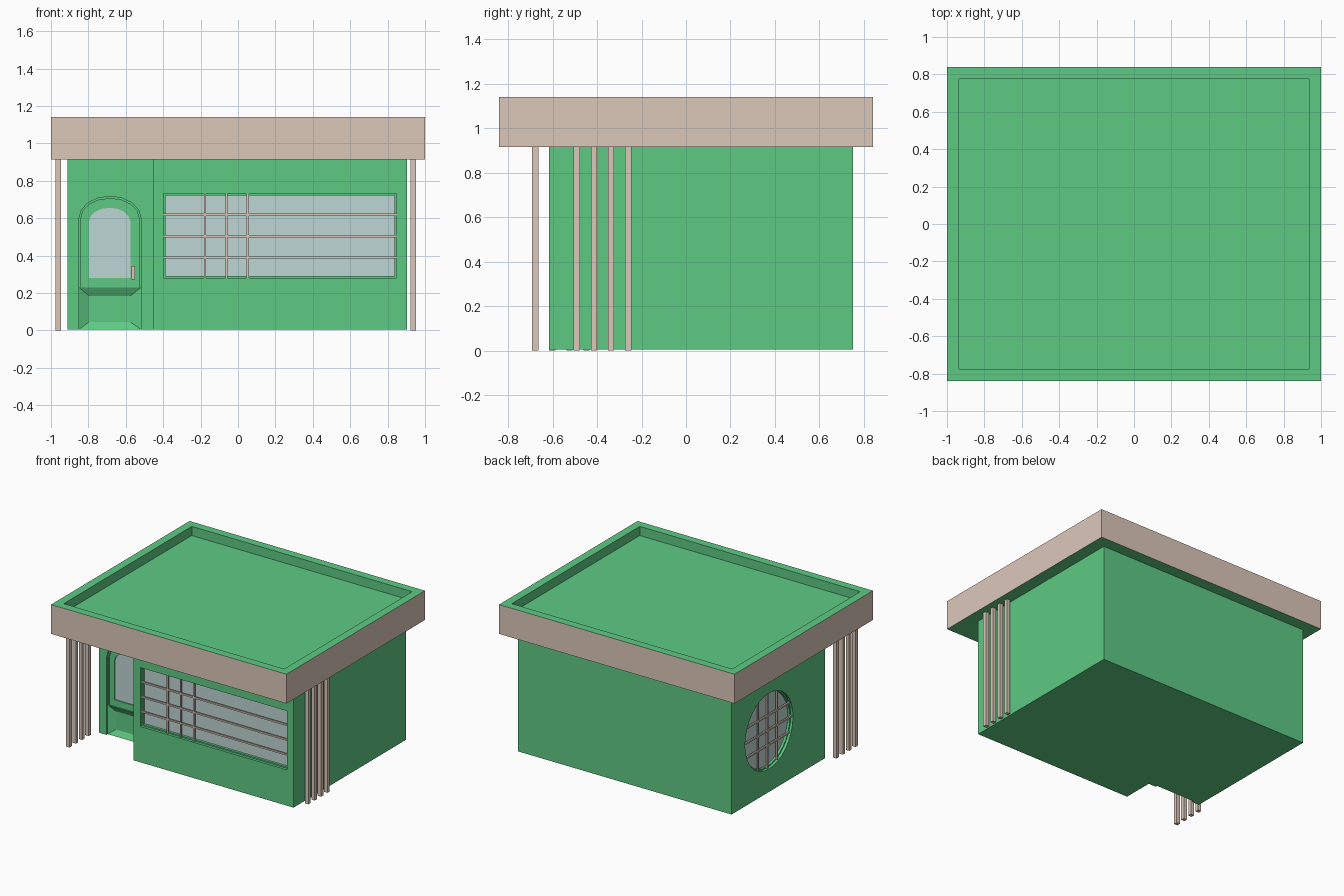
import bpy, bmesh, math

if "Cube" in bpy.data.objects:
    bpy.data.objects.remove(bpy.data.objects["Cube"])

def material(name, col):
    m = bpy.data.materials.new(name)
    m.diffuse_color = (*col, 1)
    m.use_nodes = True
    m.node_tree.nodes["Principled BSDF"].inputs["Base Color"].default_value = m.diffuse_color
    return m

GREEN = material("green_paint", (0.112, 0.59, 0.231))
TAN = material("tan_timber", (0.72, 0.578, 0.49))
GLASS = material("pale_glass", (0.515, 0.68, 0.66))

def finish(name, bm, *mats):
    bmesh.ops.recalc_face_normals(bm, faces=bm.faces)
    me = bpy.data.meshes.new(name)
    bm.to_mesh(me)
    bm.free()
    for m in mats:
        me.materials.append(m)
    ob = bpy.data.objects.new(name, me)
    bpy.context.collection.objects.link(ob)
    return ob

def place(axis, p, d):
    return {"x": (d, p[0], p[1]), "y": (p[0], d, p[1]), "z": (p[0], p[1], d)}[axis]

def prism(name, pts, axis, a, b, mat, inner=None):
    """Extrude an outline along an axis; with an inner outline it becomes a ring."""
    bm = bmesh.new()
    loop = lambda ps, d: [bm.verts.new(place(axis, p, d)) for p in ps]
    def bridge(l, m):
        for i in range(len(l)):
            j = (i + 1) % len(l)
            bm.faces.new((l[i], l[j], m[j], m[i]))
    oa, ob = loop(pts, a), loop(pts, b)
    bridge(oa, ob)
    if inner:
        ia, ib = loop(inner, a), loop(inner, b)
        bridge(ia, ib)
        bridge(oa, ia)
        bridge(ob, ib)
    else:
        bm.faces.new(oa)
        bm.faces.new(ob)
    return finish(name, bm, mat)

def box(name, x0, x1, y0, y1, z0, z1, mat):
    return prism(name, rect(x0, x1, y0, y1), "z", z0, z1, mat)

def rect(x0, x1, z0, z1):
    return [(x0, z0), (x1, z0), (x1, z1), (x0, z1)]

def circle(cx, cz, r, n=32):
    return [(cx + r * math.cos(2 * math.pi * i / n), cz + r * math.sin(2 * math.pi * i / n)) for i in range(n)]

def arch(x0, x1, z0, spring, top, n=8):
    c, r = (x0 + x1) / 2, (x1 - x0) / 2
    return [(x0, z0), (x1, z0)] + [(c + r * math.cos(math.pi * i / n),
            spring + (top - spring) * math.sin(math.pi * i / n)) for i in range(n + 1)]

def cut(target, cutter):
    cutter.hide_render = True
    mod = target.modifiers.new("opening", "BOOLEAN")
    mod.operation, mod.solver, mod.object = "DIFFERENCE", "EXACT", cutter
    bpy.context.view_layer.objects.active = target
    bpy.ops.object.modifier_apply(modifier=mod.name)
    bpy.data.objects.remove(cutter)

# Main positions
LEFT, RIGHT, FRONT, BACK = -0.912, 0.904, -0.617, 0.75
STEP, PORCH, EAVE = -0.455, -0.382, 0.915

# Walls: L-shaped plan with the porch notch at front left
walls = prism("walls", [(LEFT, PORCH), (STEP, PORCH), (STEP, FRONT), (RIGHT, FRONT),
                        (RIGHT, BACK), (LEFT, BACK)], "z", 0.005, EAVE, GREEN)

# Flat roof slab with sunken top and tan fascia
bm = bmesh.new()
bmesh.ops.create_cube(bm, size=1)
for v in bm.verts:
    v.co = (v.co.x * 2, v.co.y * 1.68, EAVE if v.co.z < 0 else 1.14)
bm.normal_update()
for f in bm.faces:
    f.material_index = int(abs(f.normal.z) < 0.5)
top = max(bm.faces, key=lambda f: f.normal.z)
bmesh.ops.inset_region(bm, faces=[top], thickness=0.09)
rim = bmesh.ops.extrude_face_region(bm, geom=[top])
floor = [g for g in rim["geom"] if isinstance(g, bmesh.types.BMVert)]
bmesh.ops.translate(bm, verts=floor, vec=(0, 0, -0.07))
if top.is_valid:
    bmesh.ops.delete(bm, geom=[top], context="FACES_ONLY")
finish("roof", bm, GREEN, TAN)

# Slatted screens of four posts on each side
for side, x, y0 in (("left", -0.961, -0.678), ("right", 0.937, -0.491)):
    for i in range(4):
        y = y0 + 0.077 * i
        box(f"{side}_post_{i + 1}", x - 0.0145, x + 0.0145, y - 0.014, y + 0.014, 0, EAVE, TAN)

# Wide front window
x0, x1, z0, z1 = -0.398, 0.848, 0.28, 0.732
cut(walls, prism("cutter", rect(x0, x1, z0, z1), "y", FRONT - 0.1, FRONT + 0.05, GREEN))
prism("front_window_frame", rect(x0, x1, z0, z1), "y", FRONT + 0.02, FRONT + 0.05, GREEN,
      rect(x0 + 0.01, x1 - 0.01, z0 + 0.01, z1 - 0.01))
prism("front_window_glass", rect(x0 + 0.01, x1 - 0.01, z0 + 0.01, z1 - 0.01), "y",
      FRONT + 0.038, FRONT + 0.05, GLASS)
H = 0.006
for i in (-1, 0, 1):
    x, z = -0.062 + 0.114 * i, 0.504 + 0.114 * i
    box(f"front_window_upright_{i + 2}", x - H, x + H, FRONT + 0.008, FRONT + 0.02, z0, z1, TAN)
    box(f"front_window_bar_{i + 2}", x0, x1, FRONT + 0.008, FRONT + 0.02, z - H, z + H, TAN)

# Round window in the left wall
cy, cz, r = 0.295, 0.473, 0.291
cut(walls, prism("cutter", circle(cy, cz, r), "x", LEFT - 0.1, LEFT + 0.05, GREEN))
prism("round_window_frame", circle(cy, cz, r), "x", LEFT + 0.02, LEFT + 0.05, GREEN, circle(cy, cz, r - 0.01))
prism("round_window_glass", circle(cy, cz, r - 0.01), "x", LEFT + 0.038, LEFT + 0.05, GLASS)
for i in (-1, 0, 1):
    d = 0.114 * i
    h = math.sqrt(r * r - d * d) - 0.002
    xa, xb = LEFT + 0.008, LEFT + 0.02
    box(f"round_window_upright_{i + 2}", xa, xb, cy + d - H, cy + d + H, cz - h, cz + h, TAN)
    box(f"round_window_bar_{i + 2}", xa, xb, cy - h, cy + h, cz + d - H, cz + d + H, TAN)

# Arched door set into the porch wall
dx0, dx1 = -0.85, -0.519
cut(walls, prism("cutter", arch(dx0, dx1, -0.1, 0.6, 0.717), "y", PORCH - 0.1, PORCH + 0.05, GREEN))
prism("door_frame", arch(dx0, dx1, 0.23, 0.6, 0.717), "y", PORCH + 0.012, PORCH + 0.05, GREEN,
      arch(dx0 + 0.01, dx1 - 0.01, 0.23, 0.6, 0.705))
glass = arch(-0.797, -0.575, 0.28, 0.58, 0.656)
prism("door_upper", arch(dx0 + 0.01, dx1 - 0.01, 0.23, 0.6, 0.705), "y", PORCH + 0.022, PORCH + 0.05, GREEN, glass)
prism("door_glass", glass, "y", PORCH + 0.03, PORCH + 0.05, GLASS)
box("door_handle", -0.57, -0.552, PORCH + 0.002, PORCH + 0.022, 0.272, 0.345, TAN)

# Lower door panel with sloping sides down to a flat centre
bm = bmesh.new()
outer = [bm.verts.new((x, PORCH + 0.015, z)) for x, z in rect(dx0, dx1, 0.005, 0.23)]
inner = [bm.verts.new((x, PORCH + 0.04, z)) for x, z in rect(-0.797, -0.575, 0.045, 0.185)]
back = [bm.verts.new((x, PORCH + 0.05, z)) for x, z in rect(dx0, dx1, 0.005, 0.23)]
for i in range(4):
    j = (i + 1) % 4
    bm.faces.new((outer[i], outer[j], inner[j], inner[i]))
    bm.faces.new((outer[i], outer[j], back[j], back[i]))
bm.faces.new(inner)
bm.faces.new(back)
finish("door_lower_panel", bm, GREEN)
